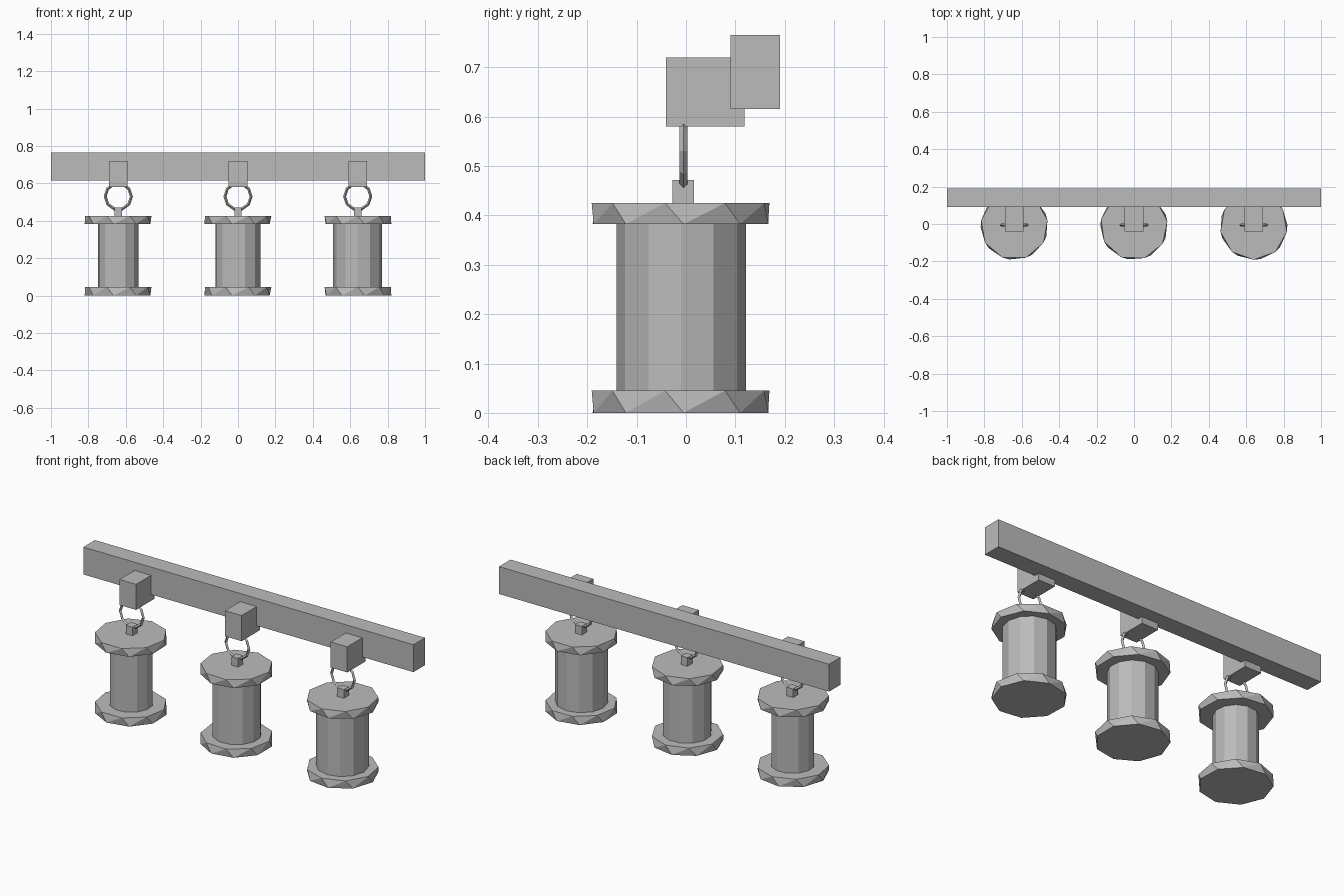
import bpy, bmesh
from math import pi, sin, cos, radians
from mathutils import Vector

old = bpy.data.objects.get("Cube")
if old:
    bpy.data.objects.remove(old, do_unlink=True)

grey = bpy.data.materials.new("plain_grey")
grey.use_nodes = True
grey.diffuse_color = (0.5, 0.5, 0.5, 1)
grey.node_tree.nodes["Principled BSDF"].inputs["Base Color"].default_value = (0.5, 0.5, 0.5, 1)


def finish(name, bm):
    bmesh.ops.recalc_face_normals(bm, faces=bm.faces)
    mesh = bpy.data.meshes.new(name)
    bm.to_mesh(mesh)
    bm.free()
    mesh.materials.append(grey)
    obj = bpy.data.objects.new(name, mesh)
    bpy.context.scene.collection.objects.link(obj)


def box(name, low, high):
    bm = bmesh.new()
    bmesh.ops.create_cube(bm, size=1)
    low, high = Vector(low), Vector(high)
    for v in bm.verts:
        v.co = (low + high) / 2 + v.co * (high - low)
    finish(name, bm)


def drum(name, x, y, z0, z1, radius, sides, turn, twist):
    """Faceted drum whose lower rim is turned against its upper rim."""
    bm = bmesh.new()
    for z, start in ((z0, turn + twist), (z1, turn)):
        for i in range(sides):
            a = radians(start) + 2 * pi * i / sides
            bm.verts.new((x + radius * cos(a), y + radius * sin(a), z))
    bmesh.ops.convex_hull(bm, input=bm.verts[:])
    bmesh.ops.dissolve_limit(bm, angle_limit=0.01, verts=bm.verts[:], edges=bm.edges[:])
    finish(name, bm)


def ring(name, x, y, z, major, minor, sides=10, wire_sides=4):
    """Upright hanging ring facing the front."""
    bm = bmesh.new()
    loops = []
    for i in range(sides):
        a = 2 * pi * i / sides
        loop = []
        for j in range(wire_sides):
            b = 2 * pi * j / wire_sides
            r = major + minor * cos(b)
            loop.append(bm.verts.new((x + r * cos(a), y + minor * sin(b), z + r * sin(a))))
        loops.append(loop)
    for i in range(sides):
        p, q = loops[i], loops[(i + 1) % sides]
        for j in range(wire_sides):
            k = (j + 1) % wire_sides
            bm.faces.new((p[j], p[k], q[k], q[j]))
    finish(name, bm)


# Wall beam
box("beam", (-1, 0.09, 0.615), (1, 0.19, 0.765))

# Three hanging spools: side, x, core radius, rim turn
for side, x, core, turn in (("right", -0.64, 0.11, -70),
                            ("middle", 0, 0.123, -72),
                            ("left", 0.64, 0.131, -90)):
    box(side + "_bracket", (x - 0.05, -0.04, 0.58), (x + 0.05, 0.118, 0.72))
    ring(side + "_ring", x, -0.005, 0.53, 0.07, 0.008)
    box(side + "_knob", (x - 0.02, -0.027, 0.42), (x + 0.02, 0.016, 0.472))
    drum(side + "_top_rim", x, -0.011, 0.382, 0.425, 0.18, 9, turn, 12)
    drum(side + "_core", x, -0.01, 0.04, 0.386, core, 12, turn, 0)
    drum(side + "_bottom_rim", x, -0.011, 0, 0.045, 0.18, 9, turn, 12)
